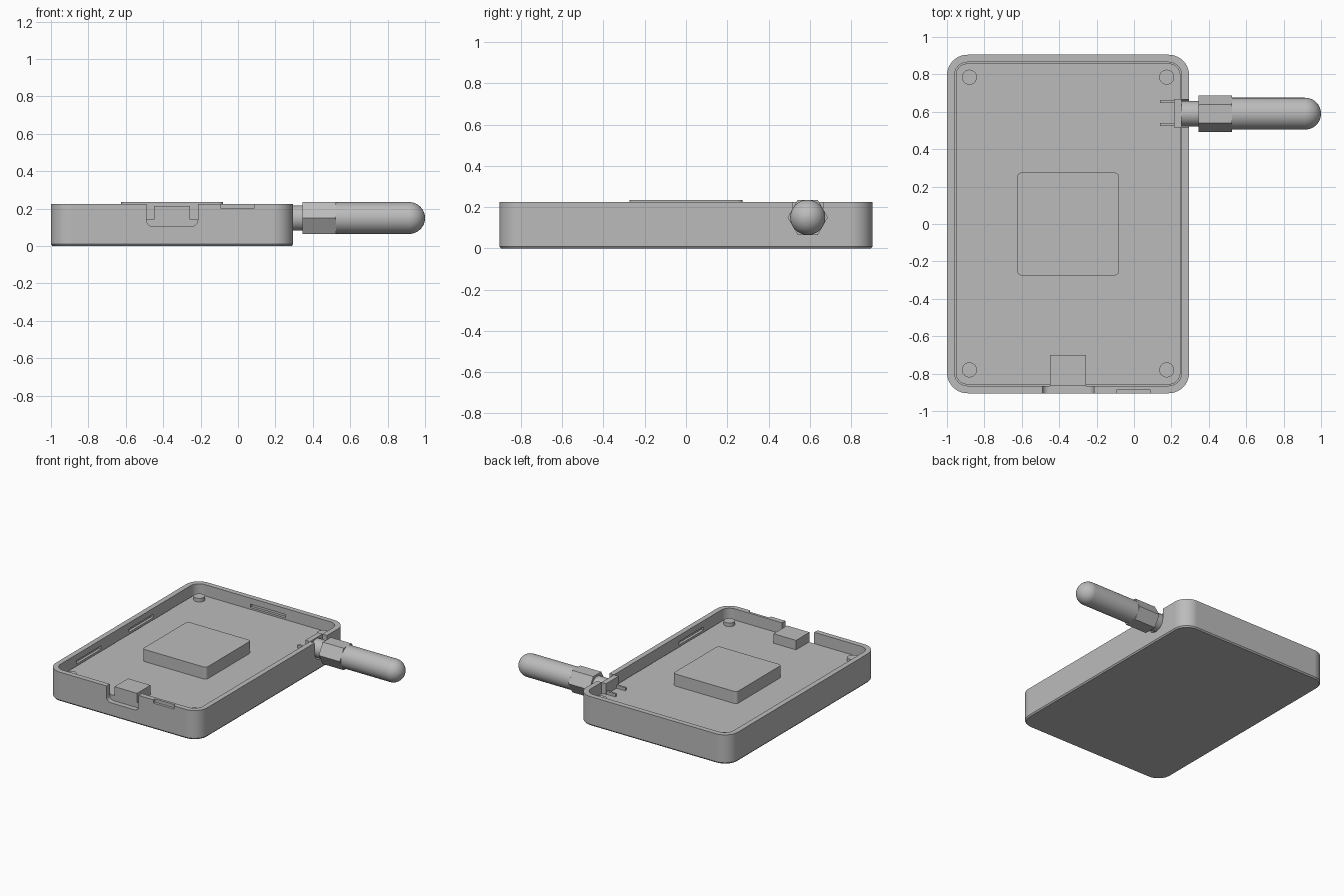
import bpy
import bmesh
import math

cube = bpy.data.objects.get("Cube")
if cube:
    bpy.data.objects.remove(cube, do_unlink=True)

grey = bpy.data.materials.new("light_grey")
grey.use_nodes = True
colour = (0.5, 0.5, 0.5, 1)
grey.diffuse_color = colour
grey.node_tree.nodes["Principled BSDF"].inputs["Base Color"].default_value = colour


def rounded(x0, x1, y0, y1, r, steps=10):
    """Outline of a rectangle with round corners."""
    if r == 0:
        return [(x0, y0), (x1, y0), (x1, y1), (x0, y1)]
    centres = [(x1 - r, y1 - r), (x0 + r, y1 - r), (x0 + r, y0 + r), (x1 - r, y0 + r)]
    points = []
    for q, (cx, cy) in enumerate(centres):
        for i in range(steps + 1):
            a = (q + i / steps) * math.pi / 2
            points.append((cx + r * math.cos(a), cy + r * math.sin(a)))
    return points


def circle(cx, cy, r, sides=40):
    return [(cx + r * math.cos(2 * math.pi * i / sides),
             cy + r * math.sin(2 * math.pi * i / sides)) for i in range(sides)]


def loft(name, sections, axis="z"):
    """Closed solid through (position, outline) sections along an axis."""
    place = {"x": lambda u, v, t: (t, u, v),
             "y": lambda u, v, t: (u, t, v),
             "z": lambda u, v, t: (u, v, t)}[axis]
    bm = bmesh.new()
    rings = [[bm.verts.new(place(u, v, t)) for u, v in line] for t, line in sections]
    for a, b in zip(rings, rings[1:]):
        for i in range(len(a)):
            j = (i + 1) % len(a)
            bm.faces.new((a[i], a[j], b[j], b[i]))
    bm.faces.new(rings[0][::-1])
    bm.faces.new(rings[-1])
    bmesh.ops.recalc_face_normals(bm, faces=bm.faces)
    mesh = bpy.data.meshes.new(name)
    bm.to_mesh(mesh)
    bm.free()
    mesh.materials.append(grey)
    obj = bpy.data.objects.new(name, mesh)
    bpy.context.collection.objects.link(obj)
    return obj


def prism(name, outline, t0, t1, axis="z"):
    return loft(name, [(t0, outline), (t1, outline)], axis)


def box(name, x0, x1, y0, y1, z0, z1):
    return prism(name, rounded(x0, x1, y0, y1, 0), z0, z1)


def activate(obj):
    bpy.ops.object.select_all(action="DESELECT")
    obj.select_set(True)
    bpy.context.view_layer.objects.active = obj


def cut(target, cutter):
    cutter.hide_render = True
    mod = target.modifiers.new("cut", "BOOLEAN")
    mod.operation = "DIFFERENCE"
    mod.solver = "EXACT"
    mod.object = cutter
    activate(target)
    bpy.ops.object.modifier_apply(modifier=mod.name)
    bpy.data.objects.remove(cutter, do_unlink=True)


# Case shell: chamfered underside, outer wall, rim and cavity
X0, X1, Y, TOP = -1.0, 0.295, 0.905, 0.225


def case_line(inset, r):
    return rounded(X0 + inset, X1 - inset, -Y + inset, Y - inset, r)


outer, inner = case_line(0, 0.11), case_line(0.04, 0.07)
case = loft("case", [(0, case_line(0.008, 0.102)), (0.01, outer), (TOP, outer),
                     (TOP, inner), (0.06, inner)])

# Openings: port notch, finger recess, antenna slot
cut(case, prism("port_cutter", rounded(-0.49, -0.215, 0.105, 0.4, 0.035), -0.95, -0.85, "y"))
cut(case, box("recess_cutter", -0.09, 0.085, -0.95, -0.885, 0.2, 0.3))
cut(case, prism("antenna_cutter", rounded(0.515, 0.665, 0.075, 0.4, 0.07), 0.24, 0.32, "x"))

# Snap slots on the inner walls
for y in (-0.45, 0.19):
    cut(case, box("slot_cutter", X0 + 0.02, X0 + 0.06, y - 0.15, y + 0.15, 0.152, 0.178))
cut(case, box("slot_cutter", X1 - 0.06, X1 - 0.02, -0.58, -0.28, 0.152, 0.178))
cut(case, box("slot_cutter", -0.5, -0.2, Y - 0.06, Y - 0.02, 0.152, 0.178))

# Circuit board with chip, port and posts
BOARD = 0.142
prism("circuit_board", case_line(0.047, 0.063), 0.1, BOARD)
prism("chip", rounded(-0.625, -0.08, -0.275, 0.275, 0.025), BOARD, 0.235)
box("port", -0.45, -0.257, -0.865, -0.7, BOARD, 0.215)
for x in (-0.88, 0.175):
    for y in (-0.78, 0.785):
        prism("post", circle(x, y, 0.04), BOARD, 0.17)

# Antenna socket: mounting block, pins and barrel
AY, AZ = 0.59, 0.15
box("socket_block", 0.215, 0.255, 0.515, 0.668, BOARD - 0.01, 0.225)
for y in (0.533, 0.655):
    box("socket_pin", 0.14, 0.22, y - 0.008, y + 0.008, BOARD - 0.005, 0.165)
prism("socket_barrel", circle(AY, AZ, 0.068), 0.25, 0.35, "x")

# Antenna: hexagonal nut and round-tipped rod
prism("antenna_nut", circle(AY, AZ, 0.0975, 6), 0.345, 0.525, "x")
R = 0.085
rod = [(0.52, circle(AY, AZ, R))]
for i in range(12):
    a = i / 12 * math.pi / 2
    rod.append((1 - R + R * math.sin(a), circle(AY, AZ, R * math.cos(a))))
rod.append((1, circle(AY, AZ, 0.002)))
loft("antenna_rod", rod, "x")

# Smooth shading on the curves, crisp edges elsewhere
for obj in list(bpy.context.collection.objects):
    if obj.type == "MESH" and grey.name in obj.data.materials:
        activate(obj)
        bpy.ops.object.shade_smooth_by_angle(angle=math.radians(30))
        weighted = obj.modifiers.new("weighted_normals", "WEIGHTED_NORMAL")
        weighted.keep_sharp = True
